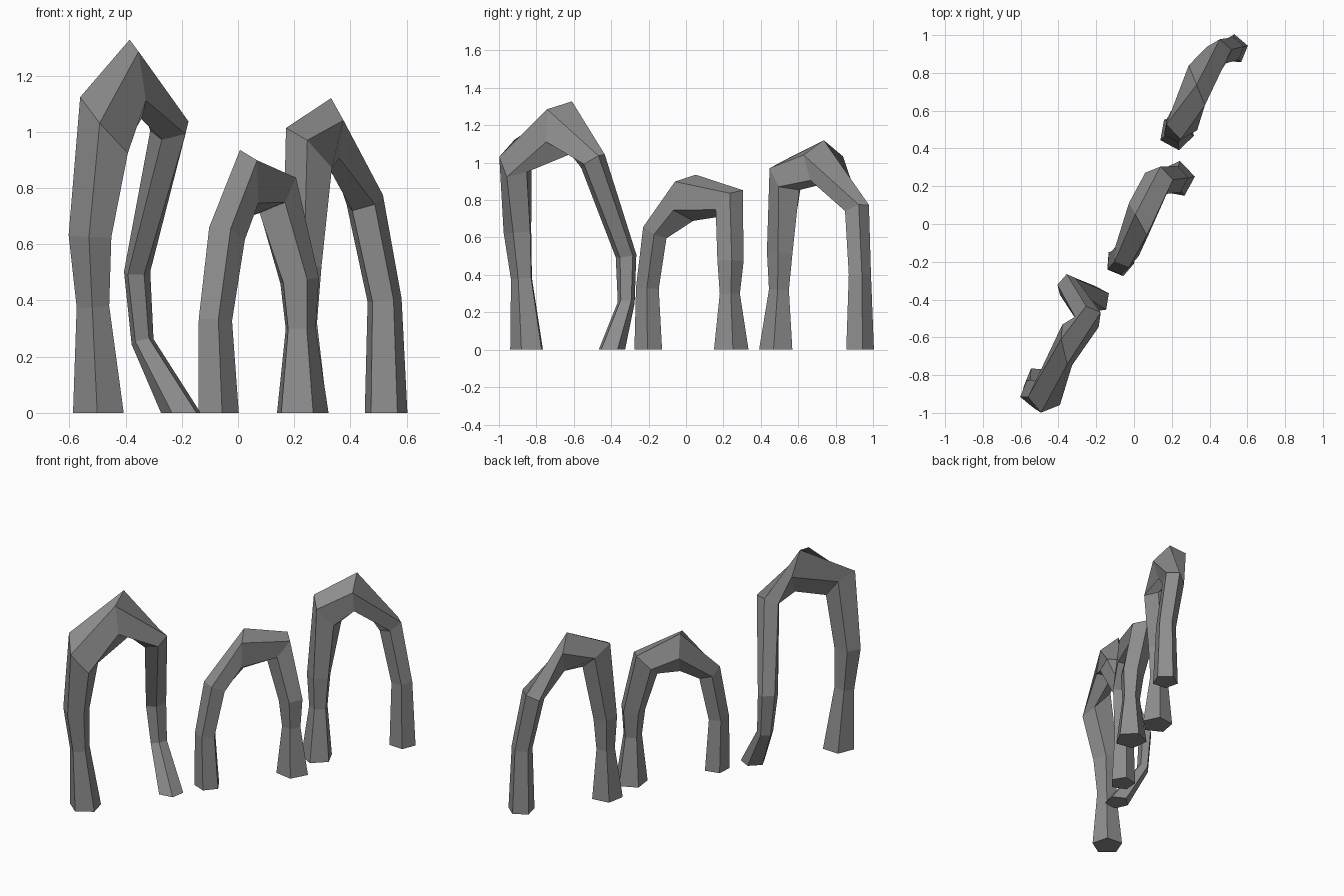
import bpy, bmesh, math
from mathutils import Vector

if "Cube" in bpy.data.objects:
    bpy.data.objects.remove(bpy.data.objects["Cube"])

SIDES = 5

stone = bpy.data.materials.new("dark_stone")
stone.diffuse_color = (0.27, 0.27, 0.27, 1)
stone.use_nodes = True
stone.node_tree.nodes["Principled BSDF"].inputs["Base Color"].default_value = stone.diffuse_color


def make_arch(name, rings, phase):
    """Sweep a five-sided section along rings of (x, y, z, radius[, squash[, heading, pitch, roll]]).
    Rings are mitred at bends unless heading and pitch set their plane."""
    pts = [Vector(r[:3]) for r in rings]
    along = pts[-1] - pts[0]
    along.z = 0
    side = Vector((0, 0, 1)).cross(along.normalized())
    bm = bmesh.new()
    loops = []
    for i, (p, ring) in enumerate(zip(pts, rings)):
        squash = ring[4] if len(ring) > 4 else 1.0
        roll, stretch, across = phase, 1.0, side
        if len(ring) > 5:
            h, e, roll = math.radians(ring[5]), math.radians(ring[6]), ring[7]
            t = Vector((math.cos(h) * math.cos(e), math.sin(h) * math.cos(e), math.sin(e)))
            across = Vector((-math.sin(h), math.cos(h), 0))
        elif i == 0:
            t = Vector((0, 0, 1))
        elif i == len(pts) - 1:
            t = Vector((0, 0, -1))
        else:
            a = (p - pts[i - 1]).normalized()
            b = (pts[i + 1] - p).normalized()
            t = (a + b).normalized()
            stretch = min(1.3, 1 / max(0.1, t.dot(a)))
        v = (across - t * across.dot(t)).normalized()
        u = t.cross(v)
        loop = []
        for k in range(SIDES):
            ang = math.radians(roll) + k * 2 * math.pi / SIDES
            loop.append(bm.verts.new(
                p + ring[3] * (u * math.cos(ang) * stretch + v * math.sin(ang) * squash)))
        loops.append(loop)
    for lo, hi in zip(loops, loops[1:]):
        for k in range(SIDES):
            n = (k + 1) % SIDES
            bm.faces.new((lo[k], lo[n], hi[n], hi[k]))
    # Flat feet
    bm.faces.new(loops[0])
    bm.faces.new(loops[-1])
    bmesh.ops.recalc_face_normals(bm, faces=bm.faces[:])
    mesh = bpy.data.meshes.new(name)
    bm.to_mesh(mesh)
    bm.free()
    mesh.materials.append(stone)
    obj = bpy.data.objects.new(name, mesh)
    bpy.context.collection.objects.link(obj)
    return obj


# Tall front arch with a kinked rear leg
make_arch("tall_rock_arch", [
    (-.495, -.845, 0, .095), (-.515, -.875, .38, .061), (-.525, -.895, .63, .080),
    (-.47, -.91, 1.02, .140, .65, -8, 41, -12),
    (-.358, -.65, 1.19, .150, .80, 11, 8, 22),
    (-.24, -.50, 1.01, .072),
    (-.36, -.32, .50, .063, .65), (-.34, -.32, .255, .050, .75), (-.20, -.40, 0, .075)], 42)

# Low middle arch
make_arch("middle_rock_arch", [
    (-.075, -.20, 0, .078), (-.085, -.205, .33, .064), (-.045, -.165, .63, .070),
    (.027, .015, .815, .130, .85, 29, 0, 22),
    (.13, .23, .785, .082), (.215, .235, .47, .074),
    (.22, .232, .30, .057), (.225, .238, 0, .098)], 24)

# Rear arch
make_arch("rear_rock_arch", [
    (.225, .485, 0, .095), (.225, .50, .32, .057), (.225, .505, .52, .073),
    (.255, .54, .93, .120, .80, 20, 45, 10),
    (.333, .733, 1.00, .120, 1.0, 22, 0, 2),
    (.45, .91, .75, .070), (.52, .925, .40, .064), (.525, .925, 0, .080)], 30)
